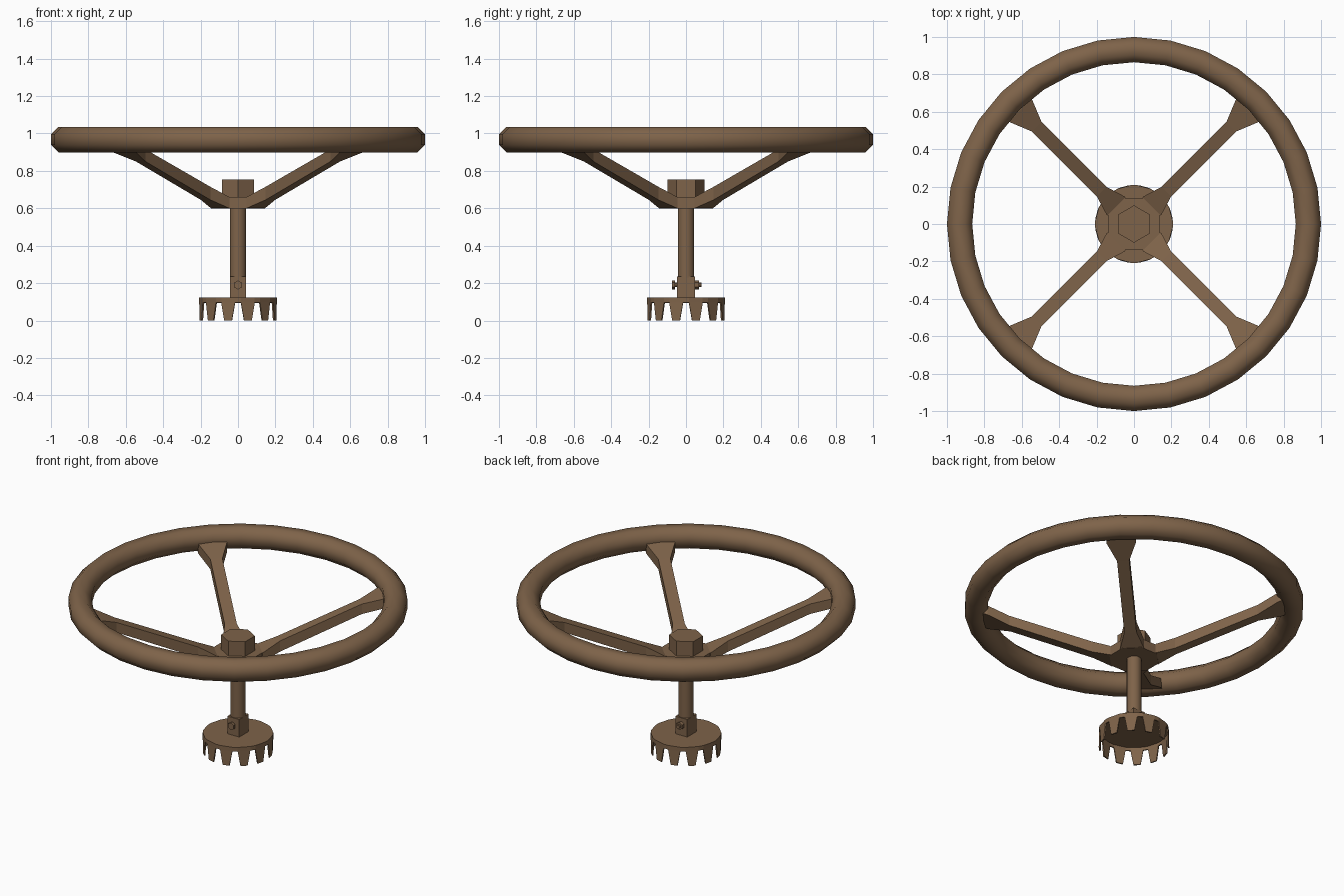
import bpy, bmesh, math
from mathutils import Matrix

if "Cube" in bpy.data.objects:
    bpy.data.objects.remove(bpy.data.objects["Cube"])

mat = bpy.data.materials.new("rusty brown")
mat.diffuse_color = (0.21, 0.125, 0.067, 1)
mat.use_nodes = True
mat.node_tree.nodes["Principled BSDF"].inputs["Base Color"].default_value = mat.diffuse_color


def finish(name, bm, smooth=None):
    """Turn a bmesh into a named, coloured object."""
    bmesh.ops.recalc_face_normals(bm, faces=bm.faces)
    me = bpy.data.meshes.new(name)
    bm.to_mesh(me)
    bm.free()
    ob = bpy.data.objects.new(name, me)
    bpy.context.collection.objects.link(ob)
    me.materials.append(mat)
    if smooth:
        bpy.ops.object.select_all(action='DESELECT')
        ob.select_set(True)
        bpy.context.view_layer.objects.active = ob
        bpy.ops.object.shade_smooth_by_angle(angle=math.radians(smooth))
    return ob


def prism(name, sides, radius, z0, z1, turn=0, smooth=None):
    bm = bmesh.new()
    m = Matrix.Translation((0, 0, (z0 + z1) / 2)) @ Matrix.Rotation(math.radians(turn), 4, 'Z')
    bmesh.ops.create_cone(bm, cap_ends=True, segments=sides, radius1=radius,
                          radius2=radius, depth=z1 - z0, matrix=m)
    return finish(name, bm, smooth)


def ring_loft(bm, rings, closed=False):
    """Bridge successive rings of vertices with quads."""
    n = len(rings[0])
    for k in range(len(rings) - (0 if closed else 1)):
        a, b = rings[k], rings[(k + 1) % len(rings)]
        for i in range(n):
            bm.faces.new((a[i], a[(i + 1) % n], b[(i + 1) % n], b[i]))


# Hand wheel rim: 32 segments, octagonal section
bm = bmesh.new()
rings = []
for k in range(32):
    t = math.tau * k / 32
    ring = []
    for j in range(8):
        p = math.tau * (j + 0.5) / 8
        r = 0.9325 + 0.073 * math.cos(p)
        ring.append(bm.verts.new((r * math.cos(t), r * math.sin(t), 0.967 + 0.073 * math.sin(p))))
    rings.append(ring)
ring_loft(bm, rings, closed=True)
finish("wheel_rim", bm, 60)

# Four rising spokes: stations of (distance, half width, bottom, top)
stations = [(0.134, 0.07, 0.60, 0.66), (0.245, 0.036, 0.645, 0.715),
            (0.735, 0.036, 0.85, 0.915), (0.86, 0.087, 0.90, 0.962),
            (0.91, 0.087, 0.92, 0.975)]
for k in range(4):
    bm = bmesh.new()
    rings = [[bm.verts.new((d, s * w, z)) for s, z in ((-1, lo), (1, lo), (1, hi), (-1, hi))]
             for d, w, lo, hi in stations]
    ring_loft(bm, rings)
    bm.faces.new(rings[0])
    bm.faces.new(rings[-1])
    bm.transform(Matrix.Rotation(math.radians(45 + 90 * k), 4, 'Z'))
    finish(f"spoke_{k + 1}", bm)

# Hub, nut, shaft and square socket
prism("hub_plate", 8, math.hypot(0.134, 0.07), 0.60, 0.66, 22.5)
prism("hub_nut", 6, 0.10, 0.65, 0.755)
prism("shaft", 12, 0.045, 0.23, 0.61, 15, smooth=40)
bm = bmesh.new()
bmesh.ops.create_cube(bm, size=1, matrix=Matrix.Translation((0, 0, 0.177)) @
                      Matrix.Diagonal((0.085, 0.096, 0.118, 1)))
finish("shaft_socket", bm)


# Cross bolt through the socket
def bolt_part(name, sides, radius, y0, y1):
    bm = bmesh.new()
    m = Matrix.Translation((0, (y0 + y1) / 2, 0.19)) @ Matrix.Rotation(math.pi / 2, 4, 'X')
    bmesh.ops.create_cone(bm, cap_ends=True, segments=sides, radius1=radius,
                          radius2=radius, depth=y1 - y0, matrix=m)
    finish(name, bm)


bolt_part("bolt_shank", 8, 0.012, -0.06, 0.083)
bolt_part("bolt_head", 6, 0.024, -0.074, -0.058)
bolt_part("bolt_nut", 6, 0.024, 0.048, 0.07)

# Toothed crown: open underneath, twelve tapering teeth on a thin wall
bm = bmesh.new()


def wall_vert(deg, r, z):
    a = math.radians(deg)
    return bm.verts.new((r * math.cos(a), r * math.sin(a), z))


top, low = [], []
for k in range(12):
    c = 15 + 30 * k
    for s in (-1, 1):
        top.append(wall_vert(c + s * 10.5, 0.208, 0.122))
        low.append(wall_vert(c + s * 10.5, 0.208, 0.095))
    tip = [wall_vert(c + s * 5.8, 0.208, 0) for s in (-1, 1)]
    bm.faces.new((low[-2], tip[0], tip[1], low[-1]))
for i in range(24):
    j = (i + 1) % 24
    bm.faces.new((top[i], low[i], low[j], top[j]))
bm.faces.new(top)
crown = finish("toothed_crown", bm)
solid = crown.modifiers.new("wall", 'SOLIDIFY')
solid.thickness = 0.008
solid.offset = -1
